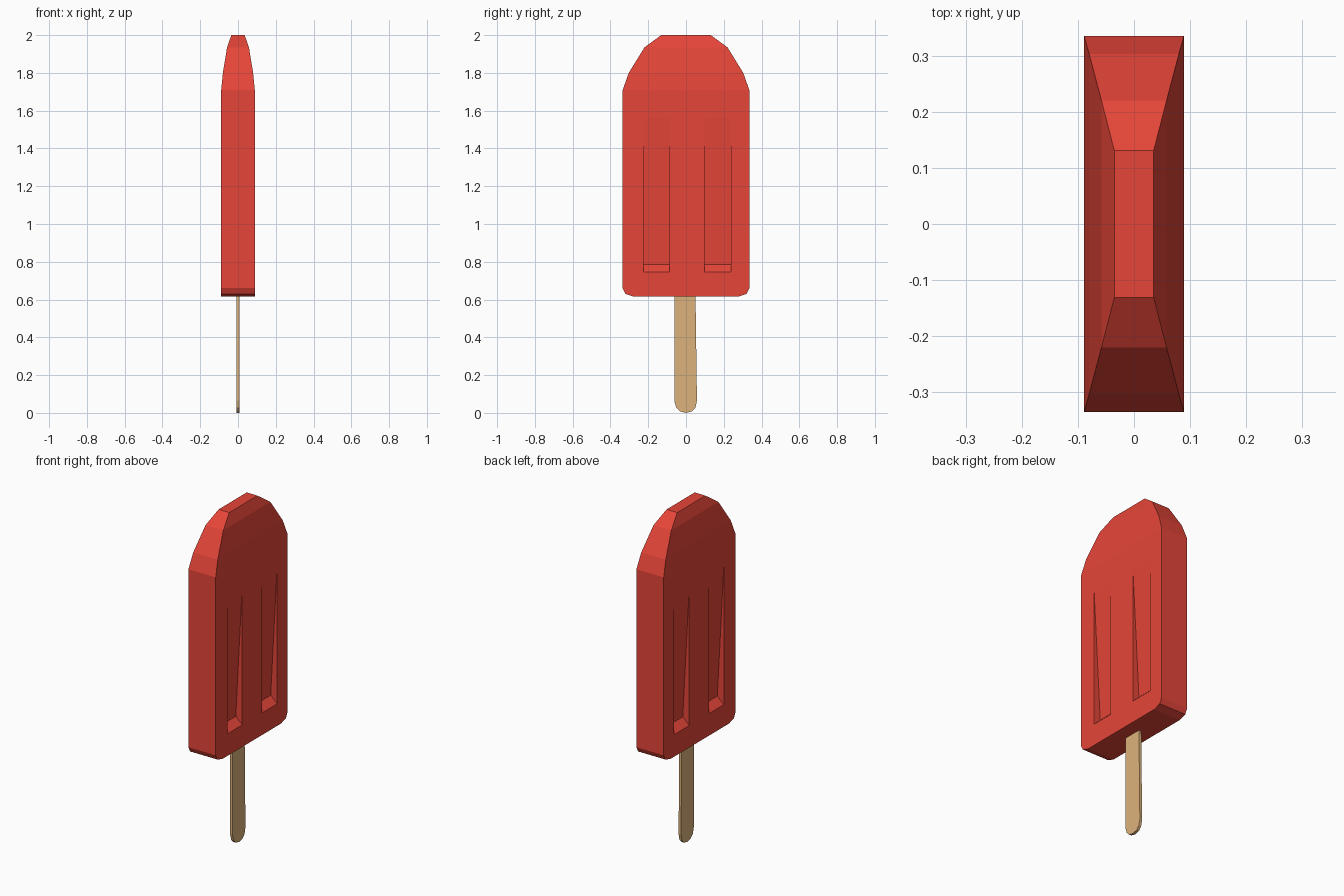
import bpy, bmesh

if "Cube" in bpy.data.objects:
    bpy.data.objects.remove(bpy.data.objects["Cube"])


def material(name, color):
    m = bpy.data.materials.new(name)
    m.diffuse_color = (*color, 1)
    m.use_nodes = True
    m.node_tree.nodes["Principled BSDF"].inputs["Base Color"].default_value = m.diffuse_color
    return m


def loft(name, rings, mat=None):
    """Join rings of 3D points (equal counts) into a closed, flat-shaded solid."""
    bm = bmesh.new()
    loops = [[bm.verts.new(p) for p in r] for r in rings]
    n = len(rings[0])
    for a, b in zip(loops, loops[1:]):
        for i in range(n):
            j = (i + 1) % n
            bm.faces.new((a[i], a[j], b[j], b[i]))
    bm.faces.new(loops[0][::-1])
    bm.faces.new(loops[-1])
    bmesh.ops.recalc_face_normals(bm, faces=bm.faces)
    me = bpy.data.meshes.new(name)
    bm.to_mesh(me)
    bm.free()
    ob = bpy.data.objects.new(name, me)
    bpy.context.collection.objects.link(ob)
    if mat:
        me.materials.append(mat)
    return ob


red = material("red_ice", (0.79, 0.06, 0.04))
wood = material("wood", (0.72, 0.45, 0.20))

# Ice body: rectangular sections (z, half thickness, half width)
sections = [(0.615, 0.089, 0.275), (0.63, 0.089, 0.32), (0.66, 0.089, 0.335),
            (1.71, 0.089, 0.335), (1.80, 0.080, 0.303), (1.935, 0.058, 0.22),
            (2.0, 0.035, 0.131)]
body = loft("ice_body", [[(-x, -y, z), (x, -y, z), (x, y, z), (-x, y, z)]
                         for z, x, y in sections], red)

# Wedge grooves, deep at the bottom and fading out at the top, on both faces
FACE, DEPTH, Z0, Z1, Z2 = 0.089, 0.042, 0.745, 0.785, 1.56
OUT = 0.02
k = OUT / DEPTH
wedge = [(FACE + OUT, Z0 - (Z1 - Z0) * k), (FACE - DEPTH, Z1),
         (FACE + OUT, Z2 + (Z2 - Z1) * k)]
for side in (-1, 1):
    for y0, y1 in ((-0.225, -0.088), (0.097, 0.238)):
        cutter = loft("groove_cutter", [[(side * x, y, z) for x, z in wedge]
                                        for y in (y0, y1)])
        cutter.hide_render = True
        mod = body.modifiers.new("groove", 'BOOLEAN')
        mod.operation = 'DIFFERENCE'
        mod.solver = 'EXACT'
        mod.object = cutter
        bpy.context.view_layer.objects.active = body
        bpy.ops.object.modifier_apply(modifier=mod.name)
        bpy.data.objects.remove(cutter)

# Flat wooden stick with a rounded lower end
outline = [(-0.062, 0.65), (-0.062, 0.065), (-0.052, 0.028), (-0.032, 0.008),
           (0, 0), (0.032, 0.008), (0.05, 0.028), (0.058, 0.065), (0.05, 0.65)]
loft("stick", [[(x, y, z) for y, z in outline] for x in (-0.008, 0.008)], wood)
